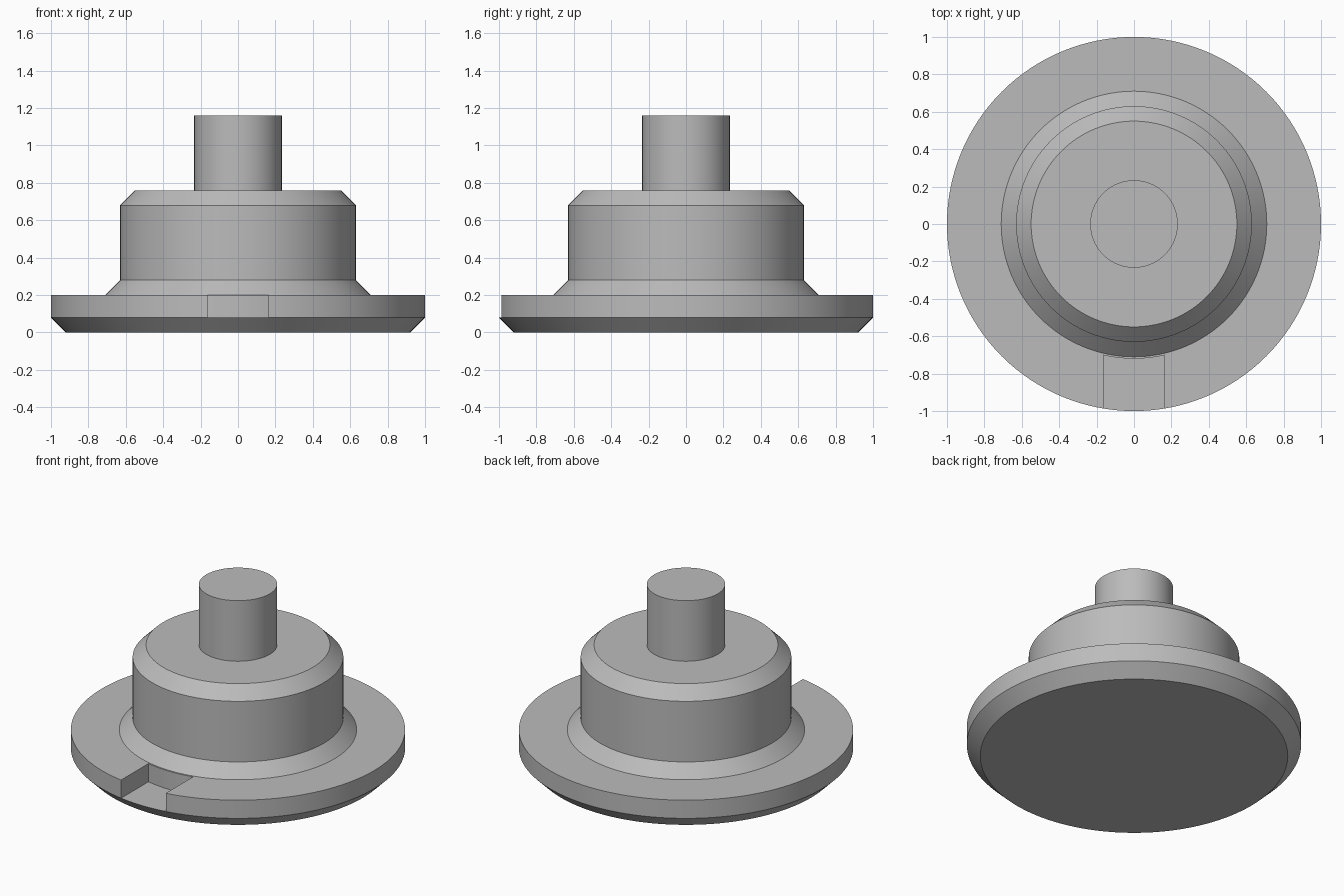
import bpy, bmesh
from math import sin, cos, asin, radians, tau

SEGMENTS = 128

cube = bpy.data.objects.get("Cube")
if cube:
    bpy.data.objects.remove(cube, do_unlink=True)

# Single plain metal colour
metal = bpy.data.materials.new("grey_metal")
metal.use_nodes = True
metal.diffuse_color = (0.5, 0.5, 0.5, 1)
metal.node_tree.nodes["Principled BSDF"].inputs["Base Color"].default_value = metal.diffuse_color


def add_object(name, bm):
    bmesh.ops.recalc_face_normals(bm, faces=bm.faces)
    mesh = bpy.data.meshes.new(name)
    bm.to_mesh(mesh)
    bm.free()
    mesh.materials.append(metal)
    obj = bpy.data.objects.new(name, mesh)
    bpy.context.collection.objects.link(obj)
    return obj


def turned(name, profile):
    """Closed solid turned around z from (radius, height) points, capped at both ends."""
    bm = bmesh.new()
    rings = [[bm.verts.new((r * cos(tau * i / SEGMENTS), r * sin(tau * i / SEGMENTS), z))
              for i in range(SEGMENTS)] for r, z in profile]
    for low, high in zip(rings, rings[1:]):
        for i in range(SEGMENTS):
            j = (i + 1) % SEGMENTS
            bm.faces.new((low[i], low[j], high[j], high[i]))
    bm.faces.new(rings[0][::-1])
    bm.faces.new(rings[-1])
    return add_object(name, bm)


def slot_cutter(half_width, inner_radius, floor, top):
    """Straight-sided block whose inner end follows the hub."""
    bm = bmesh.new()
    half_angle = asin(half_width / inner_radius)
    steps = 12
    angles = [half_angle * (2 * i / steps - 1) for i in range(steps + 1)]
    outline = [(inner_radius * sin(a), -inner_radius * cos(a)) for a in angles]
    outline += [(half_width, -1.2), (-half_width, -1.2)]
    base = bm.faces.new([bm.verts.new((x, y, floor)) for x, y in outline])
    out = bmesh.ops.extrude_face_region(bm, geom=[base])
    verts = [v for v in out["geom"] if isinstance(v, bmesh.types.BMVert)]
    bmesh.ops.translate(bm, verts=verts, vec=(0, 0, top - floor))
    return add_object("slot_cutter", bm)


# Flange with a chamfered underside
flange = turned("flange", [(0.92, 0), (1, 0.08), (1, 0.2)])

# Locating slot across the front of the flange
cutter = slot_cutter(0.163, 0.72, 0.08, 0.3)
cutter.hide_render = True
cut = flange.modifiers.new("slot", "BOOLEAN")
cut.operation = "DIFFERENCE"
cut.solver = "EXACT"
cut.object = cutter
bpy.context.view_layer.objects.active = flange
bpy.ops.object.modifier_apply(modifier=cut.name)
bpy.data.objects.remove(cutter, do_unlink=True)

# Hub with flared foot and chamfered shoulder, seated in the flange
hub = turned("hub", [(0.71, 0.15), (0.71, 0.2), (0.63, 0.28), (0.63, 0.68), (0.55, 0.76)])

# Shaft standing on the hub
shaft = turned("shaft", [(0.234, 0.7), (0.234, 1.16)])

bpy.ops.object.select_all(action="DESELECT")
for part in (flange, hub, shaft):
    part.select_set(True)
bpy.context.view_layer.objects.active = flange
bpy.ops.object.shade_smooth_by_angle(angle=radians(30))
